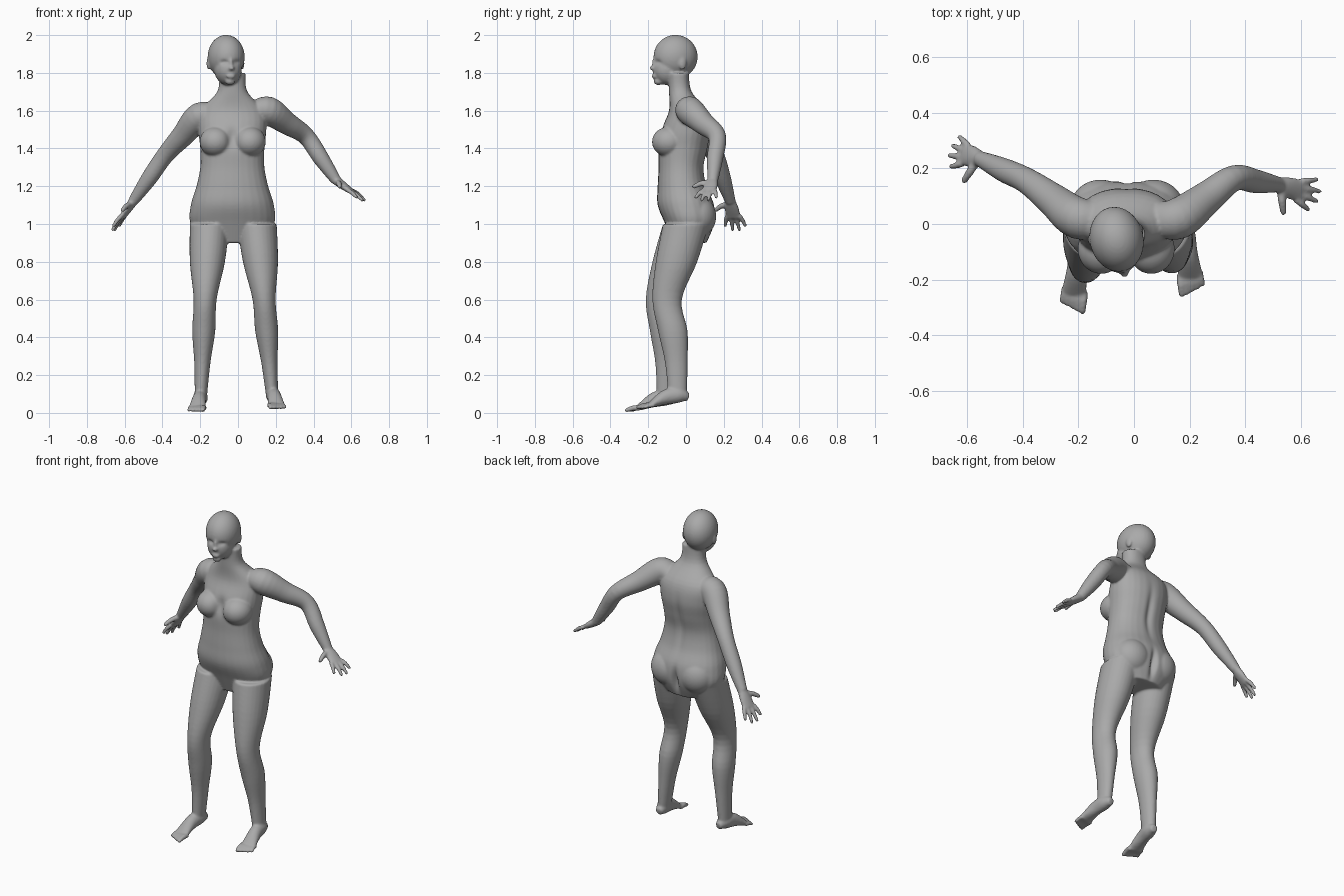
import bpy
import bmesh
import math
from mathutils import Vector, Matrix

cube = bpy.data.objects.get("Cube")
if cube:
    bpy.data.objects.remove(cube)

colour = (.4, .4, .4, 1)
grey = bpy.data.materials.new("plain grey")
grey.diffuse_color = colour
grey.use_nodes = True
grey.node_tree.nodes["Principled BSDF"].inputs["Base Color"].default_value = colour

bm = bmesh.new()
UP = Vector((0, 0, 1))


def spline(rows, steps=5):
    """Smoothly interpolate rows of numbers, with tangents taken from the neighbours."""
    rows = [Vector(row) for row in rows]
    result = []
    for i in range(len(rows) - 1):
        start, end = rows[i], rows[i + 1]
        leave = (end - rows[max(i - 1, 0)]) / 2
        arrive = (rows[min(i + 2, len(rows) - 1)] - start) / 2
        for k in range(steps):
            t = k / steps
            ease = t * t * (3 - 2 * t)
            result.append(start.lerp(end, ease)
                          + leave * t * (1 - t) ** 2 - arrive * t * t * (1 - t))
    return result + [rows[-1]]


def loft(rows, level=False, power=1, segments=28):
    """Skin rings given as centre, half width and half depth; level rings stay horizontal."""
    rows = spline(rows)
    centres = [row.to_3d() for row in rows]
    rings = []
    for i, (centre, row) in enumerate(zip(centres, rows)):
        tangent = centres[min(i + 1, len(rows) - 1)] - centres[max(i - 1, 0)]
        across = Vector((1, 0, 0)) if level else tangent.cross(UP).normalized()
        away = Vector((0, 1, 0)) if level else across.cross(tangent).normalized()
        ring = []
        for s in range(segments):
            angle = math.tau * s / segments
            a, b = (math.copysign(abs(f) ** power, f) for f in (math.cos(angle), math.sin(angle)))
            ring.append(bm.verts.new(centre + across * a * row[3] + away * b * row[4]))
        rings.append(ring)
    for low, high in zip(rings, rings[1:]):
        for s in range(segments):
            n = (s + 1) % segments
            bm.faces.new((low[s], low[n], high[n], high[s]))
    bm.faces.new(rings[0][::-1])
    bm.faces.new(rings[-1])


def ball(centre, size, frame=Matrix()):
    matrix = frame @ Matrix.Translation(centre) @ Matrix.Diagonal((*size, 1))
    bmesh.ops.create_uvsphere(bm, u_segments=32, v_segments=20, radius=1, matrix=matrix)


def digit(base, tip, radius):
    """Finger or toe, slightly arched and tapering to a rounded end."""
    middle = base.lerp(tip, .5) + UP * radius * .4
    end = radius * .8
    loft([(*base, radius, radius), (*middle, radius, radius), (*tip, end, end)], segments=12)
    ball(tip, (end, end, end))


def chain(upper, bend, lower, widths, above):
    """Points down a jointed limb; the first few widths lie above the bend."""
    below = len(widths) - 1 - above
    for i, width in enumerate(widths):
        if i <= above:
            yield upper.lerp(bend, i / above), width
        else:
            yield bend.lerp(lower, (i - above) / below), width


def leg(hip, knee, ankle):
    widths = (.105, .093, .061, .061, .043, .033)
    rows = []
    for point, width in chain(hip, knee, ankle, widths, 2):
        calf = .012 if ankle.z < point.z < knee.z else 0
        rows.append((point.x, point.y + calf, point.z, width, width + .017))
    loft(rows, level=True)


def foot(side, heel):
    def at(along, sideways, height):
        return heel + Vector((side * (along * .13 + sideways), -along, height))

    sections = [(0, .07, .02, .02), (.05, .08, .037, .04), (.12, .07, .037, .04), (.2, .03, .046, .017)]
    loft([(*at(along, 0, height), wide, high) for along, height, wide, high in sections])
    for i in range(-2, 3):
        spread = i * .018
        base = at(.19 - spread * .2, spread, .026)
        tip = at(.25 - spread * .5, spread * 1.1, .015)
        digit(base, tip, .013 - spread * .04)


def arm(shoulder, elbow, wrist):
    inner = Vector((shoulder.x / 2, shoulder.y, shoulder.z))
    rows = [(*inner, .06, .05)]
    for point, width in chain(shoulder, elbow, wrist, (.075, .06, .047, .043, .028), 2):
        rows.append((*point, width, width))
    loft(rows)


def hand(side, wrist, tip):
    reach = tip - wrist
    across = reach.cross(UP).normalized() * side

    def at(along, sideways):
        return wrist + reach * along + across * sideways

    loft([(*at(0, 0), .028, .024), (*at(.25, 0), .038, .021), (*at(.55, 0), .042, .014)])
    for i in range(4):
        place = i - 1.5
        digit(at(.5, place * .023), at(1 - .07 * place ** 2, place * .037), .012)
    digit(at(.1, .02), at(.3, .09), .015)


# torso and neck: rings a tenth apart, from crotch to throat
widths = (.13, .22, .22, .19, .17, .17, .18, .17, .08, .07)
depths = (.09, .13, .15, .13, .12, .13, .13, .1, .06, .055)
shifts = (.02, .02, 0, -.02, -.025, -.015, 0, .01, -.03, -.04)
loft([(-.03, shift, .9 + i / 10, width, depth)
      for i, (width, depth, shift) in enumerate(zip(widths, depths, shifts))], level=True, power=.9)

# breasts and seat
for side in (-1, 1):
    ball((side * .09 - .028, -.09, 1.435), (.085, .09, .08))
    ball((side * .095 - .025, .06, 1.04), (.11, .1, .11))

# head, turned a little to its left
head = Matrix.Translation((-.062, -.058, 0)) @ Matrix.Rotation(math.radians(13), 4, "Z")
ball((0, .003, 1.885), (.097, .118, .116), head)       # skull
ball((0, -.04, 1.82), (.073, .08, .085), head)         # jaw
ball((0, -.09, 1.755), (.026, .025, .02), head)        # chin
ball((0, -.112, 1.85), (.01, .014, .03), head)         # nose bridge
ball((0, -.122, 1.825), (.016, .016, .012), head)      # nose tip
ball((0, -.114, 1.782), (.025, .012, .012), head)      # lips
for side in (-1, 1):
    ball((side * .092, .02, 1.85), (.01, .02, .034), head)      # ear

# legs and feet
leg(Vector((.1, 0, 1)), Vector((.138, -.1, .6)), Vector((.18, -.045, .1)))
leg(Vector((-.15, 0, 1)), Vector((-.174, -.135, .6)), Vector((-.196, -.105, .1)))
foot(1, Vector((.177, .014, .014)))
foot(-1, Vector((-.19, -.046, 0)))

# arms and hands
left_wrist, right_wrist = Vector((.52, .142, 1.23)), Vector((-.555, .235, 1.12))
arm(Vector((.16, .02, 1.6)), Vector((.36, .165, 1.465)), left_wrist)
arm(Vector((-.2, .02, 1.57)), Vector((-.385, .155, 1.365)), right_wrist)
hand(1, left_wrist, Vector((.665, .1, 1.125)))
hand(-1, right_wrist, Vector((-.66, .265, .967)))

# fuse every part into one skin
bmesh.ops.recalc_face_normals(bm, faces=bm.faces)
mesh = bpy.data.meshes.new("body")
bm.to_mesh(mesh)
bm.free()
body = bpy.data.objects.new("body", mesh)
bpy.context.scene.collection.objects.link(body)
fuse = body.modifiers.new("fuse", "REMESH")
fuse.mode = "VOXEL"
fuse.voxel_size = .0065
soften = body.modifiers.new("soften", "SMOOTH")
soften.factor = .5
soften.iterations = 6
bpy.context.view_layer.update()
graph = bpy.context.evaluated_depsgraph_get()
body.data = bpy.data.meshes.new_from_object(body.evaluated_get(graph))
body.modifiers.clear()

# press in soft hollows: centre, spread and depth along y
hollows = [((-.025, .16, 1), (.018, .08, .07), -.03),          # seat cleft
           ((-.028, .12, 1.35), (.02, .08, .14), -.014),       # spine
           ((-.028, -.16, 1.46), (.025, .07, .05), .016)]      # breastbone
for side in (-1, 1):
    hollows.append((head @ Vector((side * .035, -.1, 1.857)), (.018, .03, .012), .009))
for vertex in body.data.vertices:
    for centre, spread, depth in hollows:
        distance = sum(((p - c) / s) ** 2 for p, c, s in zip(vertex.co, centre, spread))
        vertex.co.y += depth * math.exp(-distance)

body.data.materials.clear()
body.data.materials.append(grey)
for face in body.data.polygons:
    face.material_index = 0
    face.use_smooth = True
